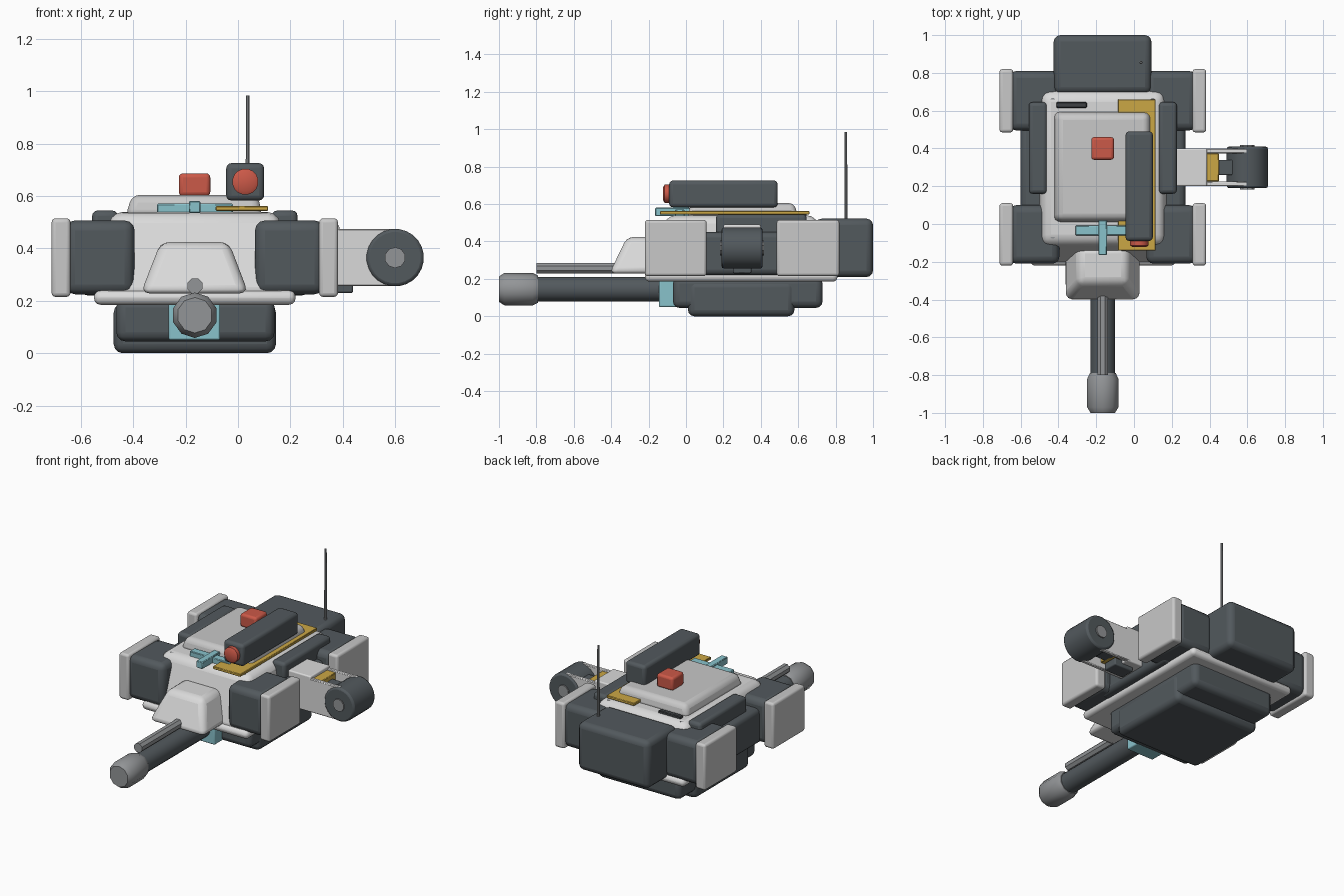
import bpy, bmesh, math
from mathutils import Vector

if "Cube" in bpy.data.objects:
    bpy.data.objects.remove(bpy.data.objects["Cube"])

CX = -0.165  # centre line of the turret


def mat(name, r, g, b):
    m = bpy.data.materials.new(name)
    m.diffuse_color = (r, g, b, 1)
    m.use_nodes = True
    m.node_tree.nodes["Principled BSDF"].inputs["Base Color"].default_value = m.diffuse_color
    return m


LIGHT = mat("light_grey", 0.70, 0.70, 0.70)
PLATE = mat("plate_grey", 0.58, 0.58, 0.58)
DARK = mat("dark_grey", 0.085, 0.10, 0.11)
CHAR = mat("charcoal", 0.05, 0.055, 0.06)
STEEL = mat("steel_grey", 0.29, 0.30, 0.31)
GOLD = mat("gold", 0.60, 0.39, 0.06)
TEAL = mat("teal", 0.25, 0.54, 0.60)
RED = mat("red", 0.60, 0.10, 0.065)


def finish(bm, name, material, bevel=0.0, segments=3):
    bmesh.ops.recalc_face_normals(bm, faces=bm.faces)
    me = bpy.data.meshes.new(name)
    bm.to_mesh(me)
    bm.free()
    ob = bpy.data.objects.new(name, me)
    bpy.context.collection.objects.link(ob)
    me.materials.append(material)
    if bevel:
        b = ob.modifiers.new("bevel", 'BEVEL')
        b.width, b.segments = bevel, segments
        b.limit_method = 'ANGLE'
        b.angle_limit = math.radians(25)
    bpy.ops.object.select_all(action='DESELECT')
    ob.select_set(True)
    bpy.context.view_layer.objects.active = ob
    bpy.ops.object.shade_smooth_by_angle(angle=math.radians(35))
    return ob


def box(name, material, x, y, z, bevel=0.0, top=None, segments=3):
    """Box from ranges; top gives optional (x range, y range) of the upper face."""
    tx, ty = top or (x, y)
    bm = bmesh.new()
    rings = []
    for (xr, yr, h) in ((x, y, z[0]), (tx, ty, z[1])):
        rings.append([bm.verts.new((xr[i], yr[j], h))
                      for i, j in ((0, 0), (1, 0), (1, 1), (0, 1))])
    lo, hi = rings
    bm.faces.new(lo)
    bm.faces.new(hi)
    for i in range(4):
        k = (i + 1) % 4
        bm.faces.new((lo[i], lo[k], hi[k], hi[i]))
    return finish(bm, name, material, bevel, segments)


def lathe(name, material, origin, axis, profile, sides, bevel=0.0):
    """Rod along an axis from (distance, radius) pairs."""
    q = Vector((0, 0, 1)).rotation_difference(Vector(axis))
    bm = bmesh.new()
    rings = []
    for d, r in profile:
        ring = []
        for i in range(sides):
            a = 2 * math.pi * (i + 0.5) / sides
            ring.append(bm.verts.new(Vector(origin) + q @ Vector((r * math.cos(a), r * math.sin(a), d))))
        rings.append(ring)
    for a, b in zip(rings, rings[1:]):
        for i in range(sides):
            k = (i + 1) % sides
            bm.faces.new((a[i], a[k], b[k], b[i]))
    bm.faces.new(rings[0])
    bm.faces.new(rings[-1])
    return finish(bm, name, material, bevel, 2)


def mirrored(x, side):
    """Range given for the right side, reflected for the left."""
    return x if side > 0 else (2 * CX - x[1], 2 * CX - x[0])


# Lower base in two steps
box("lower_base", DARK, (-0.475, 0.145), (0.01, 0.58), (0.0, 0.19), 0.035)
box("upper_base", DARK, (-0.465, 0.14), (-0.07, 0.73), (0.045, 0.21), 0.035)

# Hull: flange and tapered body
box("hull_flange", LIGHT, (-0.55, 0.22), (-0.22, 0.81), (0.185, 0.24), 0.025)
box("hull_body", LIGHT, (-0.545, 0.215), (-0.215, 0.805), (0.21, 0.54), 0.045,
    ((-0.485, 0.155), (-0.1, 0.69)))
box("roof_hatch", PLATE, (-0.43, 0.095), (0.005, 0.60), (0.52, 0.605), 0.03,
    ((-0.405, 0.075), (0.025, 0.58)))

# Side pods, armour plates, skirts and shoulder rails
for side, tag in ((1, "right"), (-1, "left")):
    for y, end in (((-0.21, 0.10), "front"), ((0.495, 0.81), "rear")):
        box(f"{end}_{tag}_pod", DARK, mirrored((0.065, 0.33), side), y, (0.225, 0.507), 0.038)
        box(f"{end}_{tag}_plate", PLATE, mirrored((0.31, 0.382), side),
            (y[0] - 0.01, y[1] + 0.01), (0.215, 0.515), 0.015)
    box(f"{tag}_skirt", DARK, mirrored((0.10, 0.272), side), (0.0, 0.60), (0.22, 0.45), 0.03)
    box(f"{tag}_shoulder_rail", DARK, mirrored((0.13, 0.227), side), (0.16, 0.645), (0.42, 0.545), 0.02)
    for y in (-0.065, 0.655):
        lathe(f"{tag}_bolt", STEEL, (CX + side * 0.265, y, 0.515), (0, 0, 1),
              ((0, 0.013), (0.022, 0.013)), 8)

# Rear stowage box and antenna
box("rear_box", DARK, (-0.425, 0.092), (0.69, 1.0), (0.21, 0.522), 0.035)
lathe("antenna", STEEL, (0.037, 0.855, 0.50), (0, 0, 1), ((0, 0.009), (0.485, 0.007)), 8)

# Mantlet with sloped nose
box("mantlet", LIGHT, (-0.372, 0.04), (-0.41, -0.12), (0.228, 0.425), 0.035,
    ((-0.295, -0.035), (-0.315, -0.12)))

# Main barrel, muzzle, upper barrel and teal mount
lathe("barrel", DARK, (CX, -0.82, 0.145), (0, 1, 0), ((0, 0.066), (0.80, 0.066)), 16)
lathe("muzzle", STEEL, (CX, -1.0, 0.145), (0, 1, 0),
      ((0, 0.068), (0.03, 0.087), (0.18, 0.087), (0.21, 0.072)), 10)
lathe("upper_barrel", STEEL, (CX, -0.80, 0.257), (0, 1, 0), ((0, 0.031), (0.48, 0.031)), 8)
box("barrel_mount", TEAL, (-0.265, -0.068), (-0.145, -0.03), (0.05, 0.20), 0.008)

# Roof fittings
box("gold_rail", GOLD, (-0.085, 0.115), (-0.14, 0.66), (0.544, 0.562), 0.003, segments=1)
box("launcher", DARK, (-0.045, 0.10), (-0.09, 0.49), (0.583, 0.726), 0.02)
lathe("launcher_lens", RED, (0.028, -0.122, 0.655), (0, 1, 0),
      ((0, 0.036), (0.008, 0.05), (0.05, 0.05)), 16)
box("red_beacon", RED, (-0.226, -0.106), (0.34, 0.46), (0.60, 0.687), 0.015)
box("teal_cross_bar", TEAL, (-0.31, -0.02), (-0.06, -0.008), (0.533, 0.571), 0.004, segments=1)
box("teal_sight", TEAL, (-0.188, -0.143), (-0.165, 0.02), (0.535, 0.581), 0.004, segments=1)
box("roof_slot", CHAR, (-0.41, -0.25), (0.615, 0.645), (0.53, 0.556), 0.004, segments=1)

# Side arm carrying a roller
box("arm_root", LIGHT, (0.20, 0.387), (0.20, 0.40), (0.255, 0.49), 0.008)
for y, tag in (((0.20, 0.226), "front"), ((0.374, 0.40), "rear")):
    box(f"{tag}_arm_cheek", LIGHT, (0.36, 0.60), y, (0.256, 0.475), 0.005, segments=1)
box("arm_gold_block", GOLD, (0.37, 0.45), (0.226, 0.374), (0.29, 0.468), 0.004, segments=1)
box("arm_core", DARK, (0.43, 0.53), (0.26, 0.34), (0.29, 0.44), 0.006)
box("arm_foot", DARK, (0.30, 0.44), (0.25, 0.35), (0.23, 0.28), 0.008)
lathe("roller", DARK, (0.60, 0.19, 0.365), (0, 1, 0), ((0, 0.11), (0.22, 0.11)), 24, 0.012)
lathe("roller_hub", STEEL, (0.60, 0.182, 0.365), (0, 1, 0), ((0, 0.04), (0.236, 0.04)), 10)
